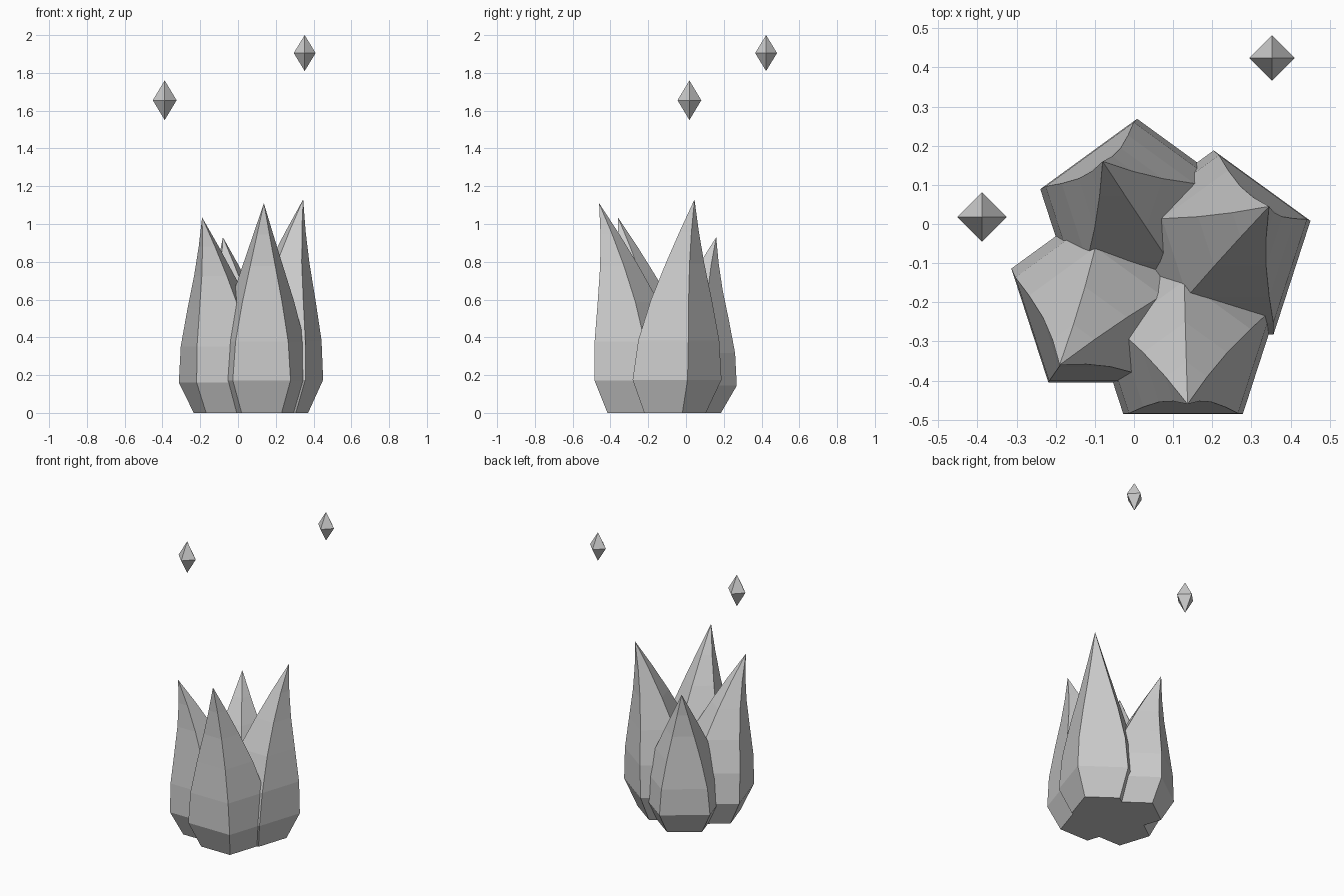
import bpy
import bmesh
from math import sin, cos, pi
from mathutils import Vector

cube = bpy.data.objects.get("Cube")
if cube:
    bpy.data.objects.remove(cube, do_unlink=True)

grey = bpy.data.materials.new("plain grey")
grey.use_nodes = True
colour = (0.6, 0.6, 0.6, 1)
grey.diffuse_color = colour
grey.node_tree.nodes["Principled BSDF"].inputs["Base Color"].default_value = colour

SIDES = 5
# Flame profile: fraction of height, radius
PROFILE = [(0, 0.18), (0.155, 0.26), (0.34, 0.237),
           (0.53, 0.178), (0.7, 0.113), (0.85, 0.056)]


def finish(bm, name):
    bmesh.ops.recalc_face_normals(bm, faces=bm.faces)
    mesh = bpy.data.meshes.new(name)
    bm.to_mesh(mesh)
    bm.free()
    mesh.materials.append(grey)
    obj = bpy.data.objects.new(name, mesh)
    bpy.context.collection.objects.link(obj)
    return obj


def flame(name, centre, tip):
    """Five-sided spike that bends outward towards its tip."""
    bm = bmesh.new()
    base, top = Vector((*centre, 0)), Vector(tip)
    lean = (top - base).to_2d()
    rings = []
    for t, radius in PROFILE:
        mid = base.to_2d() + lean * t * t
        ring = []
        for i in range(SIDES):
            a = pi / 2 + 2 * pi * i / SIDES
            ring.append(bm.verts.new((mid.x + radius * cos(a),
                                      mid.y + radius * sin(a), top.z * t)))
        rings.append(ring)
    apex = bm.verts.new(top)
    bm.faces.new(rings[0])
    for i in range(SIDES):
        j = (i + 1) % SIDES
        for low, high in zip(rings, rings[1:]):
            bm.faces.new((low[i], low[j], high[j], high[i]))
        bm.faces.new((rings[-1][i], rings[-1][j], apex))
    return finish(bm, name)


def spark(name, location, radius, half_height):
    """Small floating octahedron."""
    bm = bmesh.new()
    ring = [bm.verts.new((radius * cos(i * pi / 2), radius * sin(i * pi / 2), 0))
            for i in range(4)]
    for z in (half_height, -half_height):
        point = bm.verts.new((0, 0, z))
        for i in range(4):
            bm.faces.new((ring[i], ring[(i + 1) % 4], point))
    obj = finish(bm, name)
    obj.location = location
    return obj


# Cluster of flames
flame("front_flame", (0.125, -0.27), (0.137, -0.46, 1.11))
flame("left_flame", (0.2, -0.075), (0.345, 0.045, 1.13))
flame("back_flame", (0.01, 0.005), (-0.08, 0.16, 0.93))
flame("right_flame", (-0.063, -0.19), (-0.19, -0.36, 1.035))

# Floating sparks
spark("high_spark", (0.353, 0.424, 1.905), 0.058, 0.095)
spark("low_spark", (-0.388, 0.018, 1.655), 0.063, 0.105)
